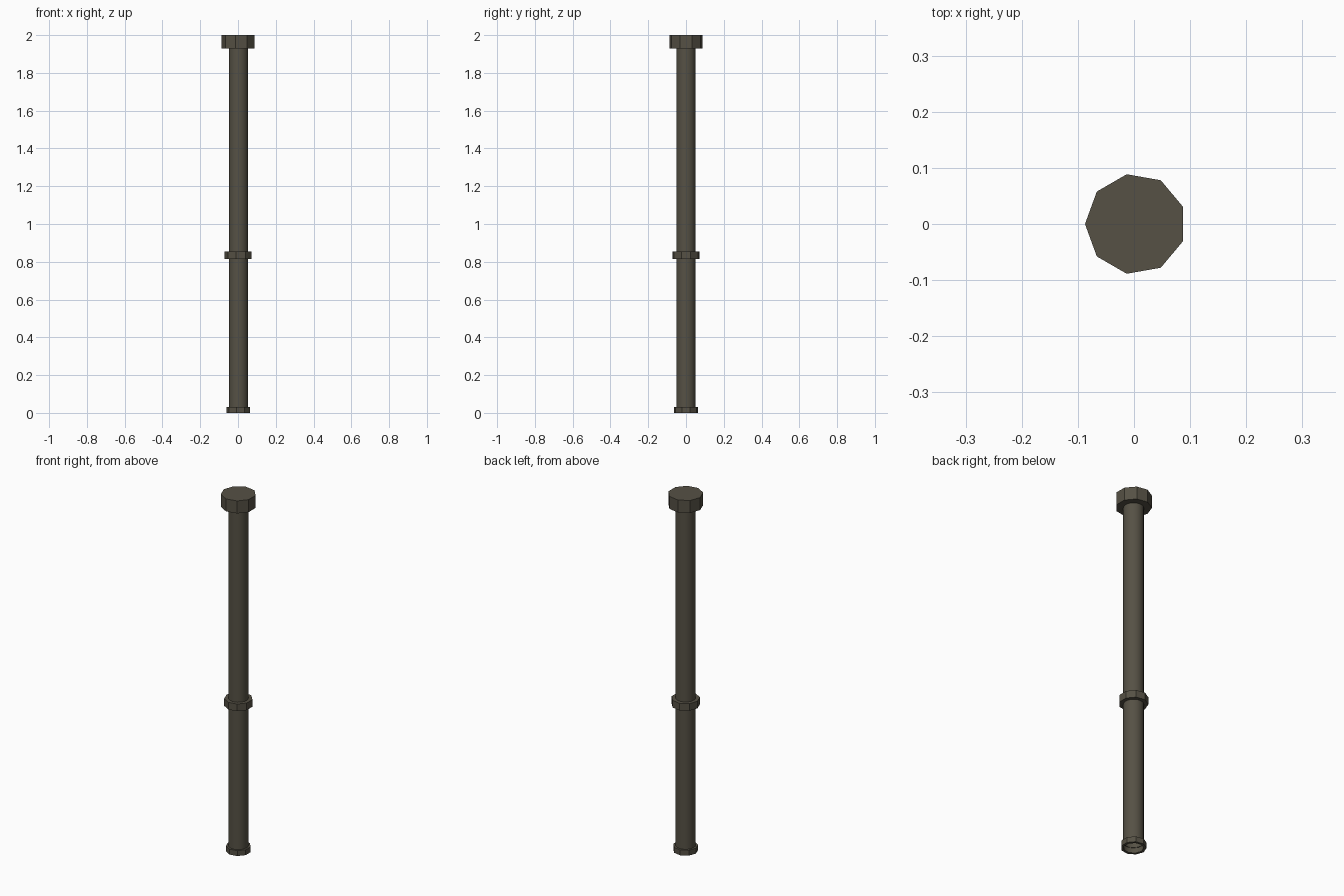
import bpy, bmesh, math

if "Cube" in bpy.data.objects:
    bpy.data.objects.remove(bpy.data.objects["Cube"])

metal = bpy.data.materials.new("dark brown metal")
metal.diffuse_color = (0.092, 0.082, 0.059, 1)
metal.use_nodes = True
metal.node_tree.nodes["Principled BSDF"].inputs["Base Color"].default_value = metal.diffuse_color

AXIS_X = 0.0027  # nine-sided rings are slightly wider on one side


def lathe(name, profile, sides, smooth=False):
    """Spin an (radius, z) profile round the post axis; radius 0 closes a cap."""
    bm = bmesh.new()
    rings = []
    for r, z in profile:
        if r == 0:
            rings.append([bm.verts.new((AXIS_X, 0, z))] * sides)
            continue
        ring = []
        for i in range(sides):
            a = math.pi + 2 * math.pi * i / sides
            ring.append(bm.verts.new((AXIS_X + r * math.cos(a), r * math.sin(a), z)))
        rings.append(ring)
    for low, high in zip(rings, rings[1:]):
        for i in range(sides):
            j = (i + 1) % sides
            corners = list(dict.fromkeys((low[i], low[j], high[j], high[i])))
            bm.faces.new(corners).smooth = smooth
    mesh = bpy.data.meshes.new(name)
    bm.to_mesh(mesh)
    bm.free()
    mesh.materials.append(metal)
    obj = bpy.data.objects.new(name, mesh)
    bpy.context.collection.objects.link(obj)
    return obj


# long round pipe, open at the foot
lathe("pipe", [(0.051, 0), (0.051, 1.95)], 18, smooth=True)

# foot ring and middle collar wrap the pipe
for name, r, z0, z1 in (("foot_ring", 0.064, 0, 0.03),
                        ("middle_collar", 0.073, 0.815, 0.855)):
    lathe(name, [(0.05, z0), (r, z0), (r, z1), (0.05, z1)], 9)

# solid nine-sided cap
lathe("top_cap", [(0, 1.93), (0.09, 1.93), (0.09, 2.0), (0, 2.0)], 9)
